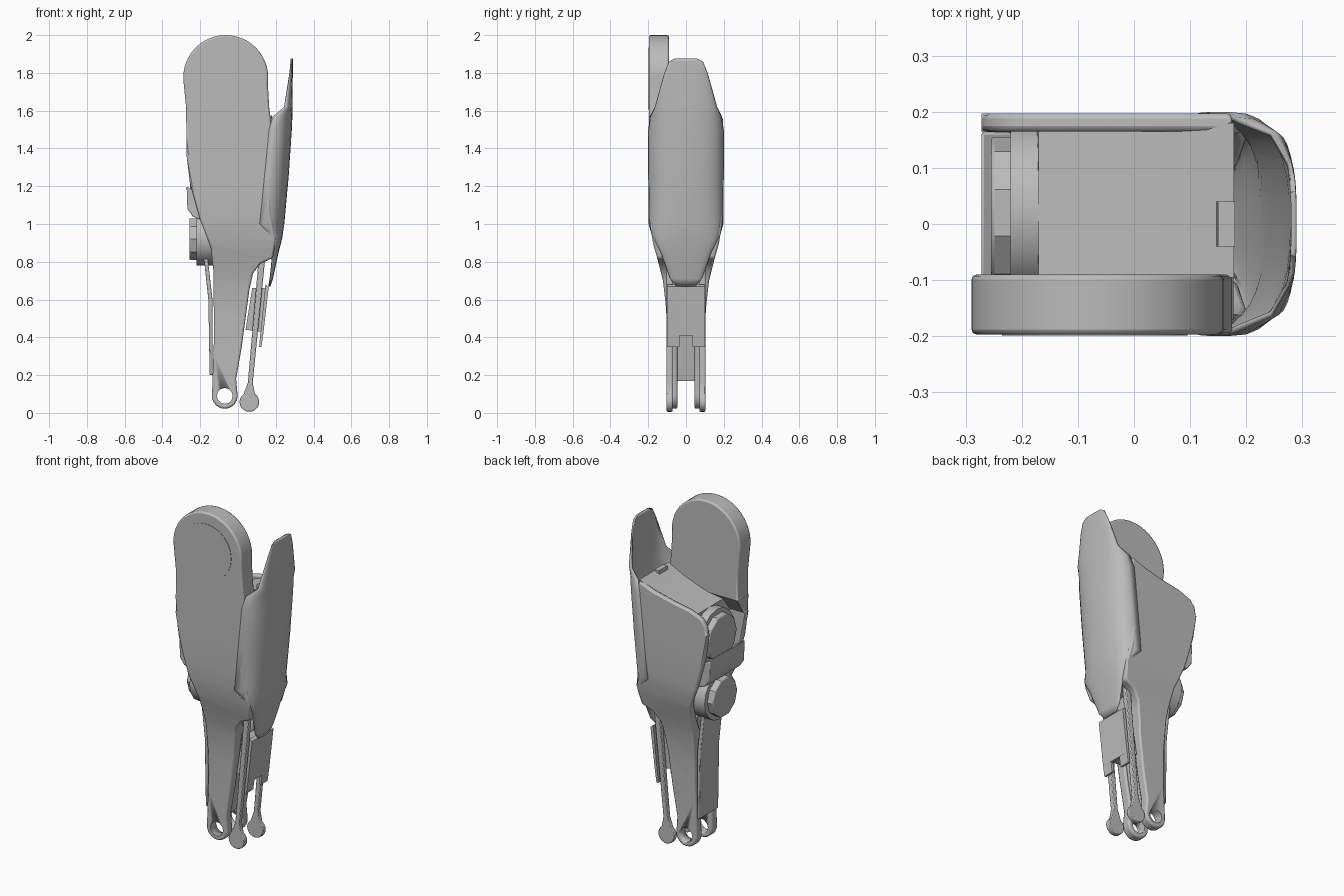
import bpy, bmesh
from math import sin, cos, pi, radians
from mathutils import Vector

if "Cube" in bpy.data.objects:
    bpy.data.objects.remove(bpy.data.objects["Cube"])

grey = bpy.data.materials.new("plain grey")
grey.use_nodes = True
grey.diffuse_color = (0.5, 0.5, 0.5, 1)
grey.node_tree.nodes["Principled BSDF"].inputs["Base Color"].default_value = (0.5, 0.5, 0.5, 1)


def finish(name, bm, bevel=0.0, angle=35):
    bmesh.ops.recalc_face_normals(bm, faces=bm.faces[:])
    mesh = bpy.data.meshes.new(name)
    bm.to_mesh(mesh)
    bm.free()
    ob = bpy.data.objects.new(name, mesh)
    bpy.context.collection.objects.link(ob)
    mesh.materials.append(grey)
    if bevel:
        mod = ob.modifiers.new("bevel", "BEVEL")
        mod.width, mod.segments = bevel, 2
        mod.limit_method, mod.angle_limit = "ANGLE", radians(50)
    bpy.ops.object.select_all(action="DESELECT")
    ob.select_set(True)
    bpy.context.view_layer.objects.active = ob
    bpy.ops.object.shade_smooth_by_angle(angle=radians(angle))
    return ob


def arc(cx, cz, r, a0, a1, n):
    return [(cx + r * cos(radians(a0 + (a1 - a0) * i / n)),
             cz + r * sin(radians(a0 + (a1 - a0) * i / n))) for i in range(n + 1)]


def ramp(table, z):
    """Linear interpolation in rows of (height, value)."""
    if z <= table[0][0]:
        return table[0][1]
    for (a, va), (b, vb) in zip(table, table[1:]):
        if z <= b:
            return va + (vb - va) * (z - a) / (b - a)
    return table[-1][1]


def prism(name, profile, lo, hi, cuts=(), bevel=0.0):
    """Extrude an x-z profile along y; lo and hi are height tables."""
    bm = bmesh.new()
    face = bm.faces.new([bm.verts.new((x, 0, z)) for x, z in profile])
    new = bmesh.ops.extrude_face_region(bm, geom=[face])["geom"]
    far = [v for v in new if isinstance(v, bmesh.types.BMVert)]
    bmesh.ops.translate(bm, verts=far, vec=(0, 1, 0))
    for z in cuts:
        bmesh.ops.bisect_plane(bm, geom=bm.verts[:] + bm.edges[:] + bm.faces[:],
                               plane_co=(0, 0, z), plane_no=(0, 0, 1))
    for v in bm.verts:
        v.co.y = ramp(hi if v.co.y > 0.5 else lo, v.co.z)
    return finish(name, bm, bevel)


def flat(y):
    return [(0, y)]


def disc(name, centre, r, depth, axis, sides, bevel=0.0):
    bm = bmesh.new()
    bmesh.ops.create_cone(bm, cap_ends=True, segments=sides, radius1=r, radius2=r, depth=depth)
    turn = Vector((0, 0, 1)).rotation_difference(Vector(axis)).to_matrix()
    bmesh.ops.rotate(bm, verts=bm.verts[:], cent=(0, 0, 0), matrix=turn)
    bmesh.ops.translate(bm, verts=bm.verts[:], vec=centre)
    return finish(name, bm, bevel)


def negate(table):
    return [(z, -y) for z, y in table]


# Shared lower outline of both side plates
left_edge = [(-0.272, 1.36), (-0.255, 1.22), (-0.2, 1.02), (-0.145, 0.88), (-0.13, 0.75), (-0.127, 0.4)]
ankle = arc(-0.07, 0.09, 0.068, 180, 360, 12)
right_edge = [(-0.01, 0.18), (0.02, 0.35), (0.04, 0.5), (0.06, 0.65), (0.08, 0.74), (0.12, 0.79),
              (0.185, 0.82), (0.2, 0.92), (0.175, 1.05), (0.165, 1.3)]
lower = left_edge + ankle + right_edge
outer = [(0.3, 0.1), (0.55, 0.105), (0.7, 0.122), (0.8, 0.147), (0.9, 0.175), (1.0, 0.191), (1.12, 0.197)]
inner = [(0.7, 0.045), (0.95, 0.16), (1.36, 0.165)]
levels = [z for z, y in outer] + [0.95, 1.36, 1.46]

# Side plates; the front one carries the round knee head
head = arc(-0.065, 1.775, 0.225, -8, 190, 26)
front = prism("front_side_plate", head + [(-0.275, 1.62), (-0.273, 1.46)] + lower + [(0.175, 1.54), (0.165, 1.62)],
              negate(outer), negate(inner + [(1.46, 0.09)]), levels, 0.016)
back_top = [(0.175, 1.565), (0.08, 1.53), (-0.05, 1.5), (-0.16, 1.48), (-0.235, 1.45), (-0.265, 1.41)]
back = prism("back_side_plate", back_top + lower, inner, outer, levels, 0.012)

# Ankle pin hole through both plates
cutter = disc("ankle_hole_cutter", (-0.07, 0, 0.09), 0.042, 0.6, (0, 1, 0), 12)
cutter.hide_render = True
cutter.hide_set(True)
for plate in (front, back):
    mod = plate.modifiers.new("pin hole", "BOOLEAN")
    mod.operation, mod.object, mod.solver = "DIFFERENCE", cutter, "EXACT"

disc("knee_cap", (-0.07, -0.1965, 1.77), 0.165, 0.005, (0, 1, 0), 24)

# Solid core between the plates
prism("upper_core", [(0.178, 1.57), (0.08, 1.52), (-0.04, 1.475), (-0.17, 1.44), (-0.18, 1.1),
                     (-0.15, 0.95), (-0.12, 0.82), (0.1, 0.82), (0.175, 0.87)],
      [(0.82, -0.13), (1, -0.17), (1.4, -0.17), (1.46, -0.095)], [(0.82, 0.13), (1, 0.18)], (1, 1.4, 1.46))
prism("lower_core", [(-0.12, 0.85), (0.08, 0.85), (0.05, 0.7), (0.005, 0.36), (-0.03, 0.17), (-0.11, 0.17)],
      flat(-0.06), flat(0.06))
prism("top_catch", [(0.14, 1.5), (0.18, 1.5), (0.18, 1.575), (0.15, 1.575)], flat(-0.04), flat(0.04))

# Rear cover strip of the lower leg
prism("rear_strip", [(-0.185, 0.86), (-0.165, 0.86), (-0.135, 0.6), (-0.135, 0.2), (-0.15, 0.2), (-0.157, 0.6)],
      flat(-0.09), flat(0.09), (), 0.005)

# Two motors and the cover between them
for tag, y, z, r, x in (("upper", 0.02, 1.28, 0.135, -0.255), ("lower", 0.0, 0.92, 0.115, -0.258)):
    disc(tag + "_motor", ((x - 0.15) / 2, y, z), r, -0.15 - x, (1, 0, 0), 10, 0.006)
    disc(tag + "_motor_ring", (-0.175, y, z), r + 0.025, 0.09, (1, 0, 0), 16)
prism("motor_cover", [(-0.272, 1.2), (-0.268, 1.08), (-0.24, 1.04), (-0.19, 1.02), (-0.18, 1.14)],
      flat(-0.165), flat(0.165), (), 0.006)

# Curved calf shell: rows of height, half width, crest x, edge x
rows = [(0.67, 0.05, 0.172, 0.165), (0.71, 0.085, 0.185, 0.17), (0.85, 0.135, 0.215, 0.185),
        (0.93, 0.178, 0.235, 0.185), (1.0, 0.198, 0.245, 0.115), (1.25, 0.2, 0.268, 0.14),
        (1.5, 0.2, 0.285, 0.165), (1.57, 0.19, 0.288, 0.185), (1.62, 0.165, 0.289, 0.245),
        (1.8, 0.115, 0.29, 0.275), (1.86, 0.09, 0.29, 0.283), (1.875, 0.06, 0.29, 0.286)]
bm = bmesh.new()
grid = []
for z, w, crest, edge in rows:
    line = []
    for i in range(17):
        t = pi * (i / 16 - 0.5)
        side = 1 if t > 0 else -1
        line.append(bm.verts.new((edge + (crest - edge) * max(cos(t), 0) ** 0.75,
                                  w * side * abs(sin(t)) ** 0.85, z)))
    grid.append(line)
for a, b in zip(grid, grid[1:]):
    for i in range(16):
        bm.faces.new((a[i], a[i + 1], b[i + 1], b[i]))
shell = finish("calf_shell", bm, 0, 50)
mod = shell.modifiers.new("thickness", "SOLIDIFY")
facing = sum(p.normal.x for p in shell.data.polygons)
mod.thickness, mod.offset = 0.01, (-1 if facing > 0 else 1)

# Paired ankle rods with round ends
rod = arc(0.06, 0.058, 0.052, 125, 415, 16) + [(0.078, 0.16), (0.142, 0.8), (0.142, 0.9), (0.108, 0.9),
                                            (0.108, 0.8), (0.052, 0.16)]
for tag, s in (("front", -1), ("back", 1)):
    ys = sorted((s * 0.072, s * 0.102))
    prism(tag + "_ankle_rod", rod, flat(ys[0]), flat(ys[1]), (), 0.004)

# Guard panel across the rods, notched at its lower edge
prism("guard_block", [(0.075, 0.66), (0.15, 0.66), (0.12, 0.43), (0.04, 0.44)], flat(-0.07), flat(0.07))
prism("guard_panel", [(0.145, 0.68), (0.163, 0.67), (0.133, 0.41), (0.118, 0.41)], flat(-0.1), flat(0.1))
for tag, s in (("front", -1), ("back", 1)):
    ys = sorted((s * 0.035, s * 0.1))
    prism(tag + "_guard_tab", [(0.118, 0.42), (0.134, 0.42), (0.124, 0.35), (0.112, 0.35)],
          flat(ys[0]), flat(ys[1]))
